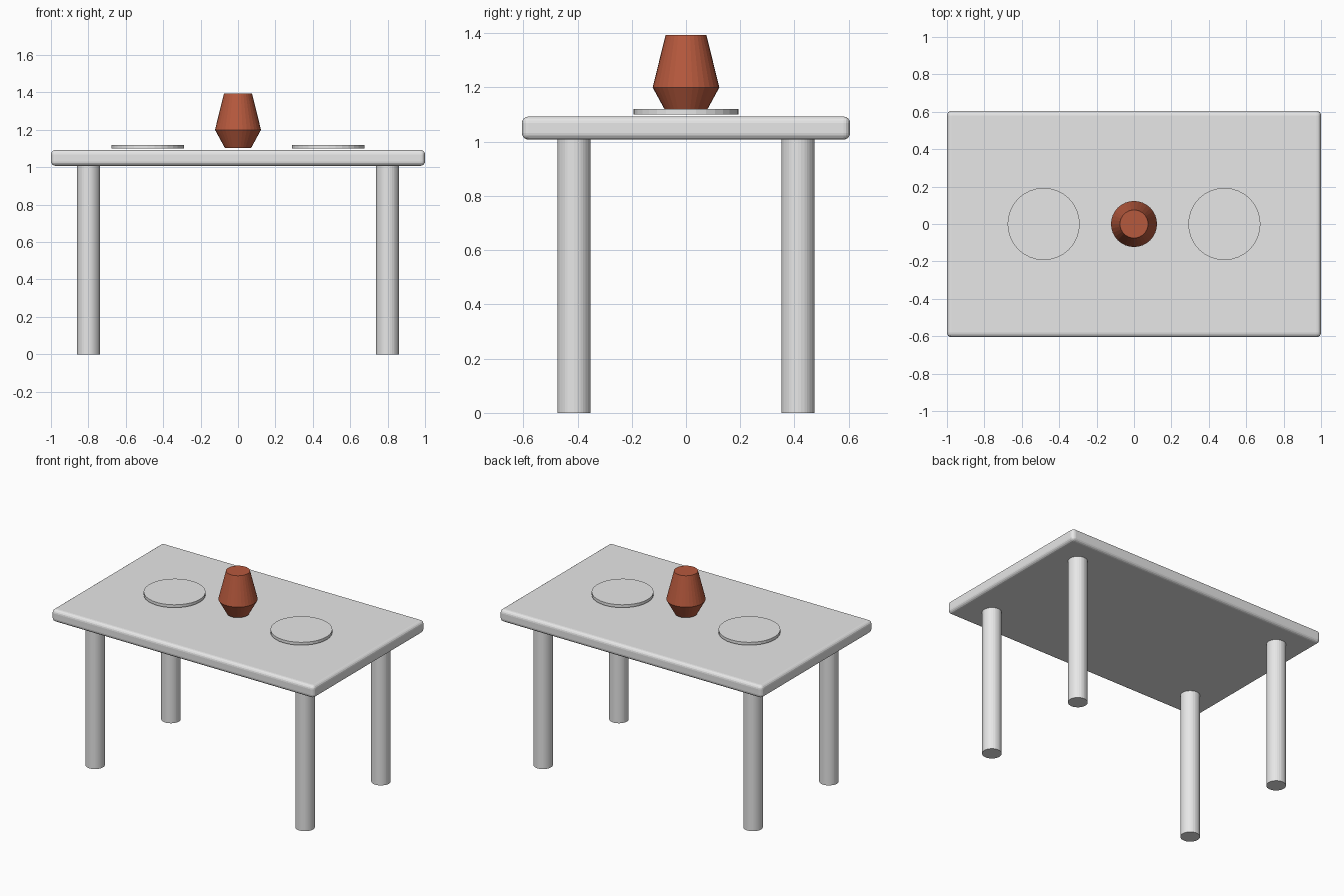
import bpy
import bmesh
import math

if "Cube" in bpy.data.objects:
    bpy.data.objects.remove(bpy.data.objects["Cube"])


def material(name, rgb):
    m = bpy.data.materials.new(name)
    m.diffuse_color = (*rgb, 1)
    m.use_nodes = True
    m.node_tree.nodes["Principled BSDF"].inputs["Base Color"].default_value = m.diffuse_color
    return m


GREY = material("light grey", (0.8, 0.8, 0.8))
CLAY = material("terracotta", (0.47, 0.10, 0.047))


def finish(name, bm, mat, loc=(0, 0, 0)):
    bmesh.ops.recalc_face_normals(bm, faces=bm.faces)
    me = bpy.data.meshes.new(name)
    bm.to_mesh(me)
    bm.free()
    me.materials.append(mat)
    ob = bpy.data.objects.new(name, me)
    ob.location = loc
    bpy.context.collection.objects.link(ob)
    return ob


def lathe(name, profile, mat, loc=(0, 0, 0), sides=32):
    """Closed faceted solid from (radius, height) rings, bottom to top."""
    bm = bmesh.new()
    rings = [[bm.verts.new((r * math.sin(2 * math.pi * i / sides),
                            r * math.cos(2 * math.pi * i / sides), z))
              for i in range(sides)] for r, z in profile]
    for lo, hi in zip(rings, rings[1:]):
        for i in range(sides):
            j = (i + 1) % sides
            bm.faces.new((lo[i], lo[j], hi[j], hi[i]))
    bm.faces.new(rings[0])
    bm.faces.new(rings[-1])
    return finish(name, bm, mat, loc)


# Table top: slab with rounded edges
bm = bmesh.new()
bmesh.ops.create_cube(bm, size=1)
bmesh.ops.scale(bm, vec=(2.0, 1.21, 0.085), verts=bm.verts)
bmesh.ops.bevel(bm, geom=bm.edges[:], offset=0.024, segments=4,
                profile=0.5, affect='EDGES')
finish("table_top", bm, GREY, (0, 0, 1.05))

# Four legs
for sx, side in ((-1, "left"), (1, "right")):
    for sy, end in ((-1, "front"), (1, "back")):
        lathe(f"{end}_{side}_leg", [(0.061, 0), (0.061, 1.012)], GREY,
              (sx * 0.80, sy * 0.413, 0))

# Two plates
for sx, side in ((-1, "left"), (1, "right")):
    lathe(f"{side}_plate", [(0.193, 1.10), (0.193, 1.12)], GREY,
          (sx * 0.483, 0, 0))

# Vase
lathe("vase", [(0.07, 1.103), (0.123, 1.20), (0.075, 1.394)], CLAY)
